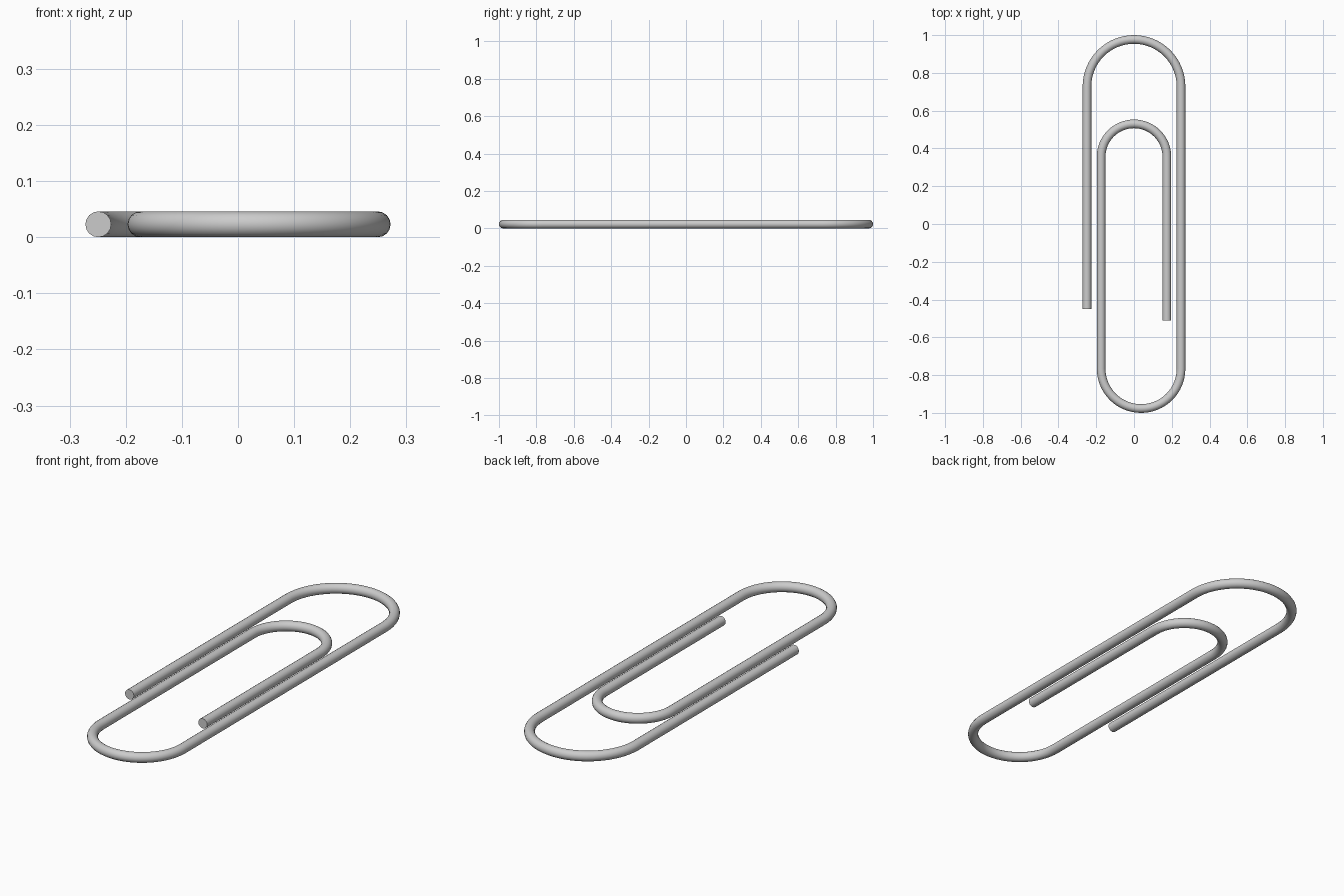
import bpy, math

if "Cube" in bpy.data.objects:
    bpy.data.objects.remove(bpy.data.objects["Cube"])

R = 0.023                      # wire radius
OUT, INN = 0.249, 0.174        # half widths of outer and inner loops
END = 1.0 - R                  # centreline extent along y
STEPS = 32


def arc(cx, cy, r, a0, a1):
    """Points of a bend in the xy plane, angles in degrees."""
    pts = []
    for i in range(STEPS + 1):
        a = math.radians(a0 + (a1 - a0) * i / STEPS)
        pts.append((cx + r * math.cos(a), cy + r * math.sin(a)))
    return pts


# Wire centreline: outer tail, top bend, bottom bend, inner bend, inner tail
low_r = (OUT + INN) / 2
path = [(-OUT, -0.45)]
path += arc(0, END - OUT, OUT, 180, 0)
path += arc((OUT - INN) / 2, -END + low_r, low_r, 0, -180)
path += arc(0, 0.553 - R - INN, INN, 180, 0)
path += [(INN, -0.51)]

# Sweep a round section along the path
curve = bpy.data.curves.new("clip_wire", 'CURVE')
curve.dimensions = '3D'
curve.twist_mode = 'Z_UP'
curve.bevel_depth = R
curve.bevel_resolution = 6
curve.use_fill_caps = True
spline = curve.splines.new('POLY')
spline.points.add(len(path) - 1)
for p, (x, y) in zip(spline.points, path):
    p.co = (x, y, R, 1)

wire = bpy.data.objects.new("clip_wire", curve)
bpy.context.collection.objects.link(wire)
bpy.context.view_layer.objects.active = wire
wire.select_set(True)
bpy.ops.object.convert(target='MESH')
bpy.ops.object.shade_smooth_by_angle(angle=math.radians(40))
